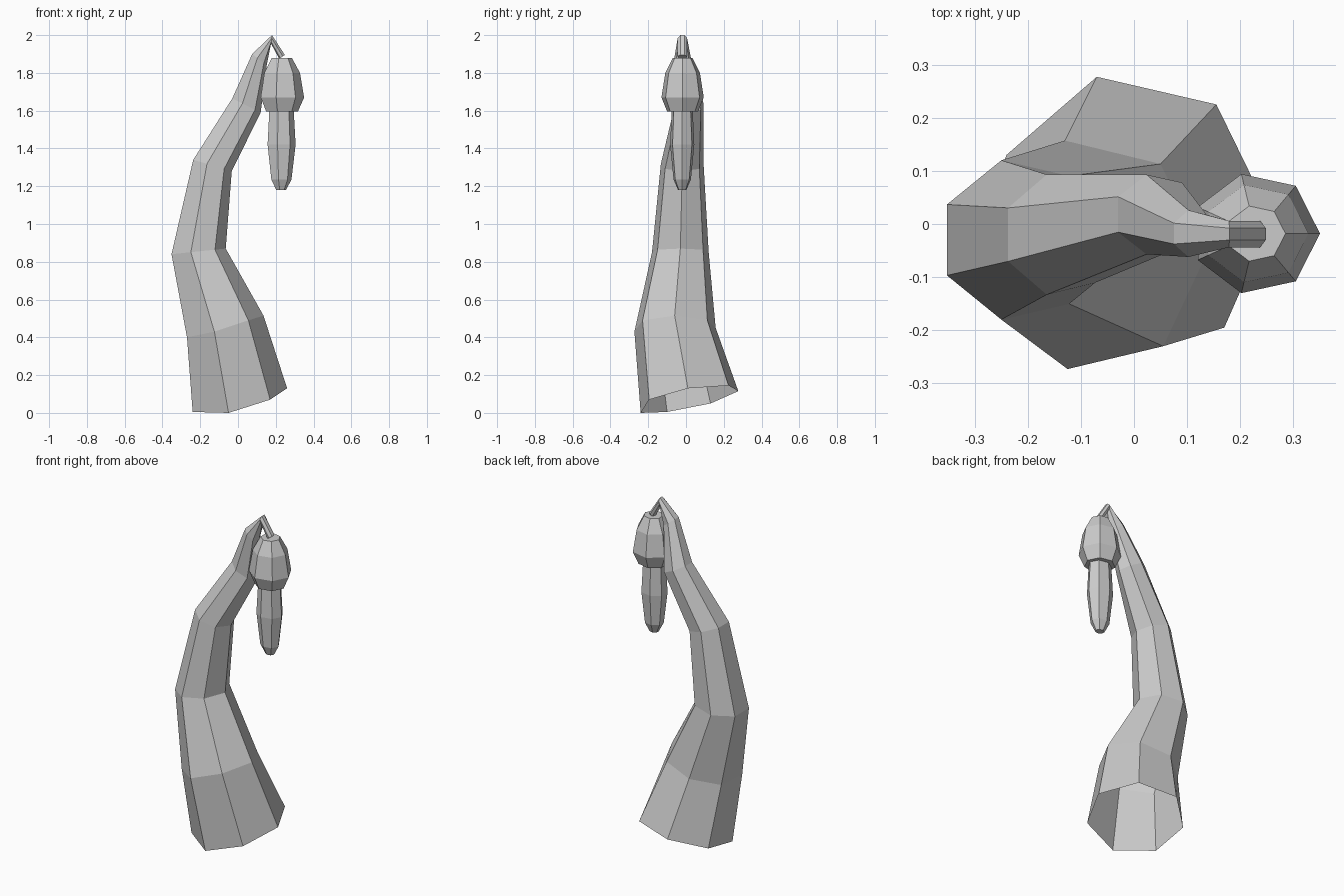
import bpy, bmesh, math

if "Cube" in bpy.data.objects:
    bpy.data.objects.remove(bpy.data.objects["Cube"])

grey = bpy.data.materials.new("plain_grey")
grey.diffuse_color = (0.6, 0.6, 0.6, 1)
grey.use_nodes = True
grey.node_tree.nodes["Principled BSDF"].inputs["Base Color"].default_value = grey.diffuse_color
SIDES = 7


def loft(name, rings, cap_start, cap_end):
    """Skin a list of seven-sided rings into one flat-shaded object."""
    bm = bmesh.new()
    loops = [[bm.verts.new(p) for p in ring] for ring in rings]
    for a, b in zip(loops, loops[1:]):
        for i in range(SIDES):
            j = (i + 1) % SIDES
            bm.faces.new((a[i], a[j], b[j], b[i]))
    if cap_start:
        bm.faces.new(loops[0][::-1])
    if cap_end:
        bm.faces.new(loops[-1])
    bmesh.ops.recalc_face_normals(bm, faces=bm.faces)
    mesh = bpy.data.meshes.new(name)
    bm.to_mesh(mesh)
    bm.free()
    mesh.materials.append(grey)
    ob = bpy.data.objects.new(name, mesh)
    bpy.context.collection.objects.link(ob)
    return ob


def stalk_ring(outer, inner, y, half_width, skew=0.0):
    """Tilted ring running from the outer (left) edge to the inner (right) tip.
    outer and inner are (x, z); skew raises or lowers the back half."""
    ring = []
    for i in range(SIDES):
        a = math.pi + (i + 0.5) * math.tau / SIDES   # ring starts at the outer edge
        t = (math.cos(a) + math.cos(math.pi / SIDES)) / (1 + math.cos(math.pi / SIDES))
        s = math.sin(a) / 0.975
        ring.append((outer[0] + t * (inner[0] - outer[0]), y + s * half_width,
                     outer[1] + t * (inner[1] - outer[1]) + s * skew))
    return ring


# Bent stalk: open at the foot, hooking over into a thin stem
foot = [(-.24, -.10, .005), (-.05, -.24, 0), (.17, -.195, .07), (.26, .01, .13),
        (.155, .225, .145), (-.07, .277, .115), (-.24, .13, .05)]
knee = [(-.27, -.15, .40), (-.125, -.273, .43), (.055, -.23, .49), (.135, -.06, .515),
        (.05, .113, .49), (-.13, .157, .45), (-.27, .05, .41)]
stalk = [foot, knee,
         stalk_ring((-.352, .84), (-.065, .87), -.03, .15),
         stalk_ring((-.237, 1.34), (-.033, 1.28), -.02, .113),
         stalk_ring((-.03, 1.665), (.12, 1.59), .018, .075),
         stalk_ring((.075, 1.90), (.152, 1.84), -.018, .044),
         stalk_ring((.18, 2.0), (.175, 1.955), -.019, .025),
         stalk_ring((.248, 1.895), (.218, 1.875), -.019, .025)]
loft("bent_stalk", stalk, False, True)


def pod(name, profile, cx, cy, sx=1, sy=1):
    """Seven-sided turned shape from (radius, height) pairs, top to bottom."""
    rings = [[(cx + sx * r * math.cos(i * math.tau / SIDES),
               cy + sy * r * math.sin(i * math.tau / SIDES), z)
              for i in range(SIDES)] for r, z in profile]
    loft(name, rings, True, True)


# Hanging pod: wide cap above, slim bud below
pod("pod_cap", [(.056, 1.88), (.099, 1.80), (.121, 1.67), (.088, 1.595)], .229, -.018, 1, .95)
pod("pod_bud", [(.068, 1.60), (.078, 1.42), (.056, 1.235), (.027, 1.18)], .227, -.02, 1, .84)
